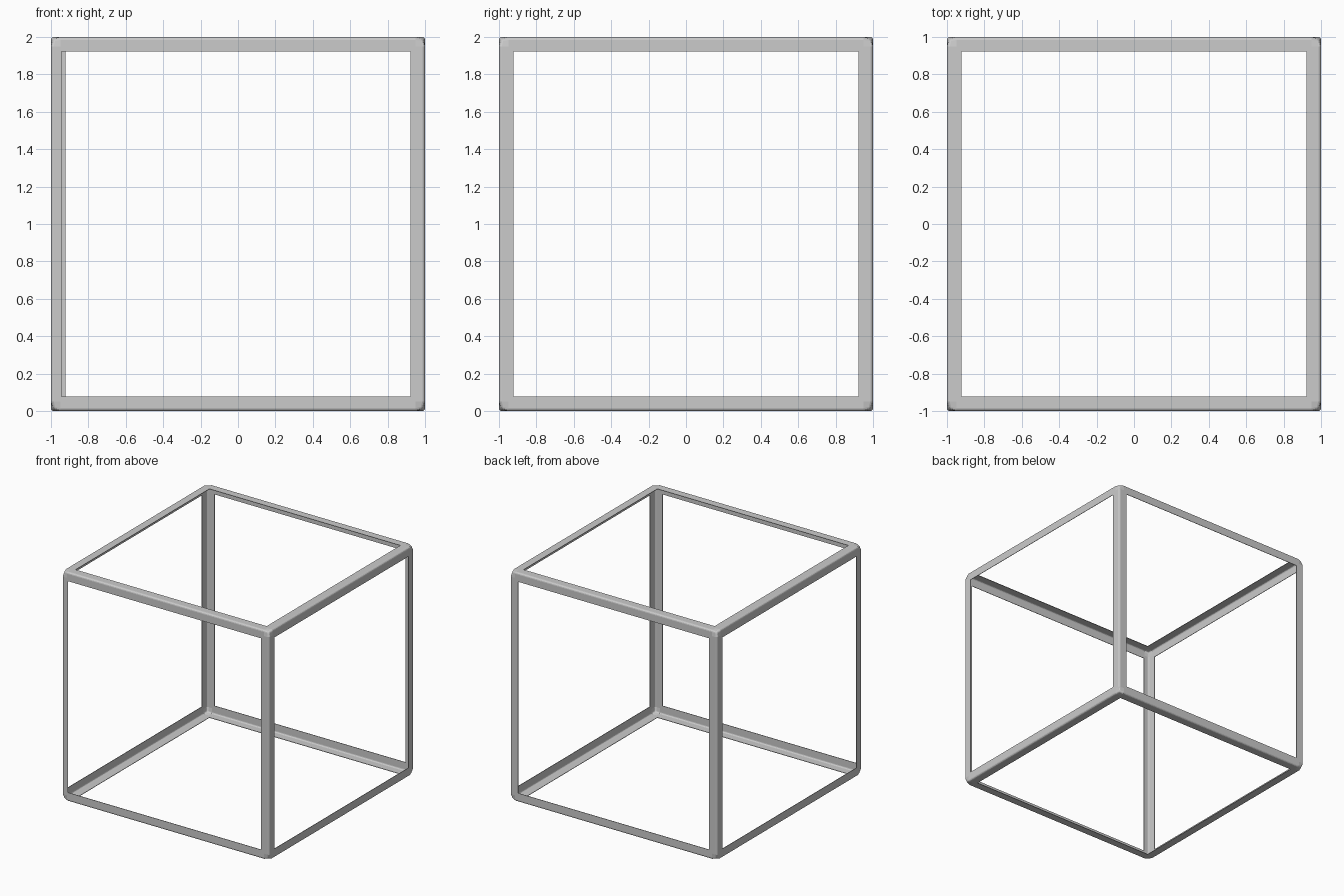
import bpy, bmesh
from mathutils import Vector

if "Cube" in bpy.data.objects:
    bpy.data.objects.remove(bpy.data.objects["Cube"])

RADIUS = 0.015       # rounding of the outer edges
RIM = 0.077          # width of the strip left along every cube edge
CORNER = 0.05        # size of the softened corner patches
FRONT_LEFT = -0.943  # the front window reaches slightly further left

# Cube with narrow rounded edges
bm = bmesh.new()
bmesh.ops.create_cube(bm, size=2)
bmesh.ops.bevel(bm, geom=bm.edges[:], offset=RADIUS, segments=3,
                profile=0.5, affect='EDGES')


def cut(axis, pos):
    """Slice the whole shell with a plane across one axis."""
    normal = Vector((0, 0, 0))
    normal[axis] = 1
    bmesh.ops.bisect_plane(bm, geom=bm.verts[:] + bm.edges[:] + bm.faces[:],
                           plane_co=normal * pos, plane_no=normal, dist=1e-5)


# Cut lines for the windows and the corner patches
for axis in range(3):
    for side in (-1, 1):
        cut(axis, side * (1 - RIM))
        cut(axis, side * (1 - CORNER))
cut(0, FRONT_LEFT)


# Open a window in each of the six sides, leaving angle-section bars
def in_window(f):
    c = f.calc_center_median()
    low_x = FRONT_LEFT if f.normal.y < -0.9 else RIM - 1
    inside = (low_x < c.x < 1 - RIM, abs(c.y) < 1 - RIM, abs(c.z) < 1 - RIM)
    return sum(inside) >= 2


bmesh.ops.delete(bm, geom=[f for f in bm.faces
                           if max(map(abs, f.normal)) > 0.999 and in_window(f)],
                 context='FACES')

# Soften the eight corners
for v in bm.verts:
    depth = min(abs(c) for c in v.co) - (1 - CORNER)
    if depth > 0:
        v.co -= Vector([0.2 * depth * (1 if c > 0 else -1) for c in v.co])
bmesh.ops.translate(bm, verts=bm.verts[:], vec=Vector((0, 0, 1)))

mesh = bpy.data.meshes.new("cube_frame")
bm.to_mesh(mesh)
bm.free()
frame = bpy.data.objects.new("cube_frame", mesh)
bpy.context.collection.objects.link(frame)

# Thin sheet thickness, inwards
solid = frame.modifiers.new("thickness", 'SOLIDIFY')
solid.thickness = 0.004
solid.offset = -1
